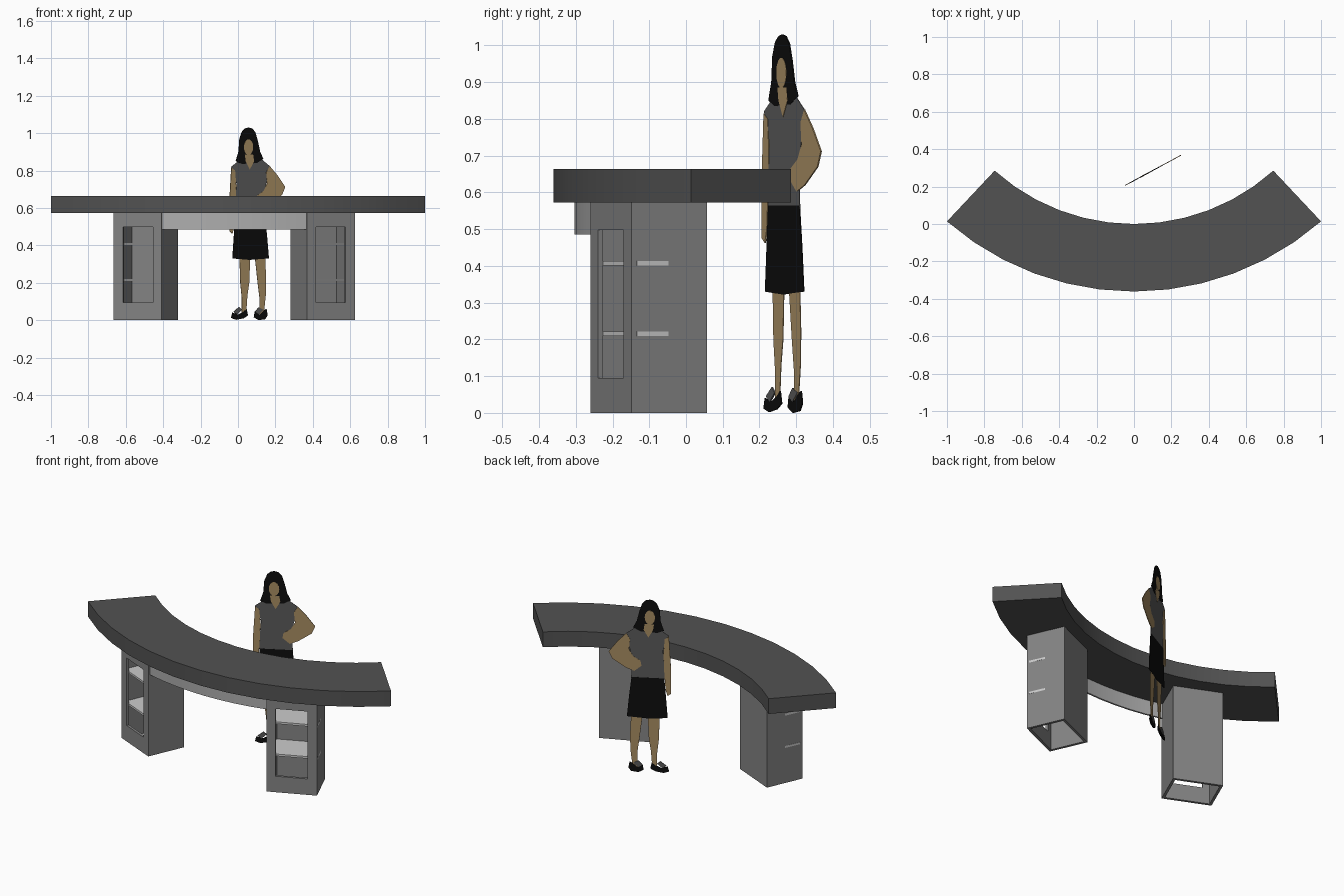
import bpy, bmesh, math
from mathutils import Vector

if "Cube" in bpy.data.objects:
    bpy.data.objects.remove(bpy.data.objects["Cube"])


def material(name, r, g, b):
    m = bpy.data.materials.new(name)
    m.use_nodes = True
    m.diffuse_color = (r, g, b, 1)
    m.node_tree.nodes["Principled BSDF"].inputs["Base Color"].default_value = (r, g, b, 1)
    return m


charcoal = material("charcoal", .085, .085, .085)
mid_grey = material("mid grey", .23, .23, .23)
pale_grey = material("pale grey", .42, .42, .42)
shelf_grey = material("shelf grey", .6, .6, .6)
skin = material("skin", .38, .26, .12)
black = material("black", .004, .004, .004)
shirt_grey = material("shirt grey", .1, .1, .1)


def prism(name, mat, base, shift, smooth=False):
    """Extrude a flat outline along a vector."""
    bm = bmesh.new()
    face = bm.faces.new([bm.verts.new(p) for p in base])
    grown = bmesh.ops.extrude_face_region(bm, geom=[face])["geom"]
    moved = [g for g in grown if isinstance(g, bmesh.types.BMVert)]
    bmesh.ops.translate(bm, verts=moved, vec=shift)
    bmesh.ops.recalc_face_normals(bm, faces=bm.faces)
    mesh = bpy.data.meshes.new(name)
    bm.to_mesh(mesh)
    bm.free()
    mesh.materials.append(mat)
    ob = bpy.data.objects.new(name, mesh)
    bpy.context.collection.objects.link(ob)
    if smooth:
        activate(ob)
        bpy.ops.object.shade_smooth_by_angle(angle=math.radians(30))
    return ob


def activate(ob):
    bpy.ops.object.select_all(action='DESELECT')
    ob.select_set(True)
    bpy.context.view_layer.objects.active = ob


def arc(radius, centre_y, half_x, steps, z, centre_x=0):
    a = math.asin(half_x / radius)
    angles = [-a + 2 * a * i / steps for i in range(steps + 1)]
    return [(centre_x + radius * math.sin(t), centre_y - radius * math.cos(t), z) for t in angles]


# Curved counter top
outline = arc(1.521, 1.16, 1, 12, .572) + arc(1.116, 1.116, .745, 12, .572)[::-1]
prism("counter_top", charcoal, outline, (0, 0, .091), True)

# Curved panel under the front of the counter
outline = arc(1.463, 1.16, .385, 8, .485, -.02) + arc(1.453, 1.16, .385, 8, .485, -.02)[::-1]
prism("front_panel", pale_grey, outline, (0, 0, .087), True)

# Hollow pedestals, each with a window and two shelves
WIDTH, DEPTH = .2785, .2247
TURN = math.atan2(.112, .255)


def pedestal_point(side, u, v, z):
    x = .39 + u * math.cos(TURN) - v * math.sin(TURN)
    y = -.26 + u * math.sin(TURN) + v * math.cos(TURN)
    return (side * x - .02, y, z)


def block(name, mat, side, corners, low, high):
    base = [pedestal_point(side, u, v, low) for u, v in corners]
    return prism(name, mat, base, (0, 0, high - low))


def rect(u0, u1, v0, v1):
    return [(u0, v0), (u1, v0), (u1, v1), (u0, v1)]


def cut(ob, cutter):
    mod = ob.modifiers.new("cut", 'BOOLEAN')
    mod.operation = 'DIFFERENCE'
    mod.solver = 'EXACT'
    mod.object = cutter
    activate(ob)
    bpy.ops.object.modifier_apply(modifier=mod.name)
    bpy.data.objects.remove(cutter)


WALL = .015
for side, label in ((1, "left"), (-1, "right")):
    body = block(label + "_pedestal", mid_grey, side, rect(0, WIDTH, 0, DEPTH), 0, .572)
    cavity = rect(WALL, WIDTH - WALL, WALL, DEPTH - WALL)
    cut(body, block("cavity", mid_grey, side, cavity, -.1, .555))
    cut(body, block("window", mid_grey, side, rect(.05, .225, -.1, .1), .095, .497))
    # The outer shelf edge shows through the front half of the side wall
    edge = [(WALL, WALL), (WIDTH + .001, WALL), (WIDTH - .001, DEPTH - .02), (WALL, DEPTH - .02)]
    for level, z in (("lower", .209), ("upper", .401)):
        block(label + "_" + level + "_shelf", shelf_grey, side, edge, z, z + .012)


# Flat standing figure, cut from thin layers
NORMAL = Vector((.54, -1, 0)).normalized()


def layer(name, mat, points, half):
    base = [Vector((x, .232 + .54 * x, z)) - NORMAL * half for x, z in points]
    return prism(name, mat, base, NORMAL * half * 2)


def oval(cx, cz, rx, rz, n=14):
    turn = [2 * math.pi * i / n for i in range(n)]
    return [(cx + rx * math.cos(t), cz + rz * math.sin(t)) for t in turn]


layer("figure_shirt", shirt_grey, [
    (-.036, .82), (.01, .857), (.05, .865), (.12, .865), (.168, .825), (.155, .75),
    (.14, .68), (.145, .555), (-.016, .555), (-.012, .66), (-.008, .73), (-.02, .79)], .001)
layer("figure_skirt", black, [
    (-.014, .565), (.143, .565), (.155, .45), (.165, .33), (.06, .322), (-.03, .33), (-.022, .45)], .0015)

# Hanging arm and hand
layer("figure_hanging_arm", skin, [
    (-.036, .815), (-.016, .8), (-.01, .72), (-.014, .6), (-.02, .5), (-.03, .462),
    (-.045, .475), (-.047, .53), (-.045, .65)], .002)

# Bent arm with the hand on the hip
layer("figure_bent_arm", skin, [
    (.168, .825), (.21, .775), (.252, .712), (.235, .67), (.17, .62), (.13, .602),
    (.095, .635), (.1, .665), (.135, .69), (.155, .73), (.15, .79)], .002)

# Hair, neckline and face
layer("figure_hair", black, [
    (-.012, .85), (.003, .9), (.008, .97), (.022, 1.01), (.04, 1.026), (.056, 1.03),
    (.075, 1.025), (.092, 1.005), (.105, .96), (.118, .9), (.135, .862), (.1, .84), (.02, .835)], .002)
layer("figure_neck", skin, [(.035, .885), (.08, .885), (.085, .85), (.062, .805), (.04, .85)], .0025)
layer("figure_face", skin, oval(.055, .925, .025, .042), .003)

# Legs and shoes
layer("figure_right_leg", skin, [
    (.008, .34), (.065, .34), (.06, .2), (.05, .13), (.045, .055), (.02, .03), (.02, .12), (.012, .2)], .001)
layer("figure_left_leg", skin, [
    (.09, .34), (.145, .34), (.15, .22), (.148, .13), (.14, .055), (.115, .03), (.115, .12), (.105, .2)], .001)
layer("figure_right_shoe", black, [
    (-.037, .012), (-.03, .04), (.0, .03), (.03, .045), (.046, .06), (.053, .025), (.03, .01), (-.01, .002)], .002)
layer("figure_left_shoe", black, [
    (.085, .015), (.09, .045), (.115, .03), (.135, .05), (.152, .06), (.158, .025), (.145, .005), (.11, .0)], .002)
layer("figure_right_strap", shirt_grey, [(-.024, .045), (.005, .07), (.02, .055), (-.005, .03)], .0025)
layer("figure_left_strap", shirt_grey, [(.09, .045), (.11, .068), (.135, .055), (.11, .03)], .0025)
